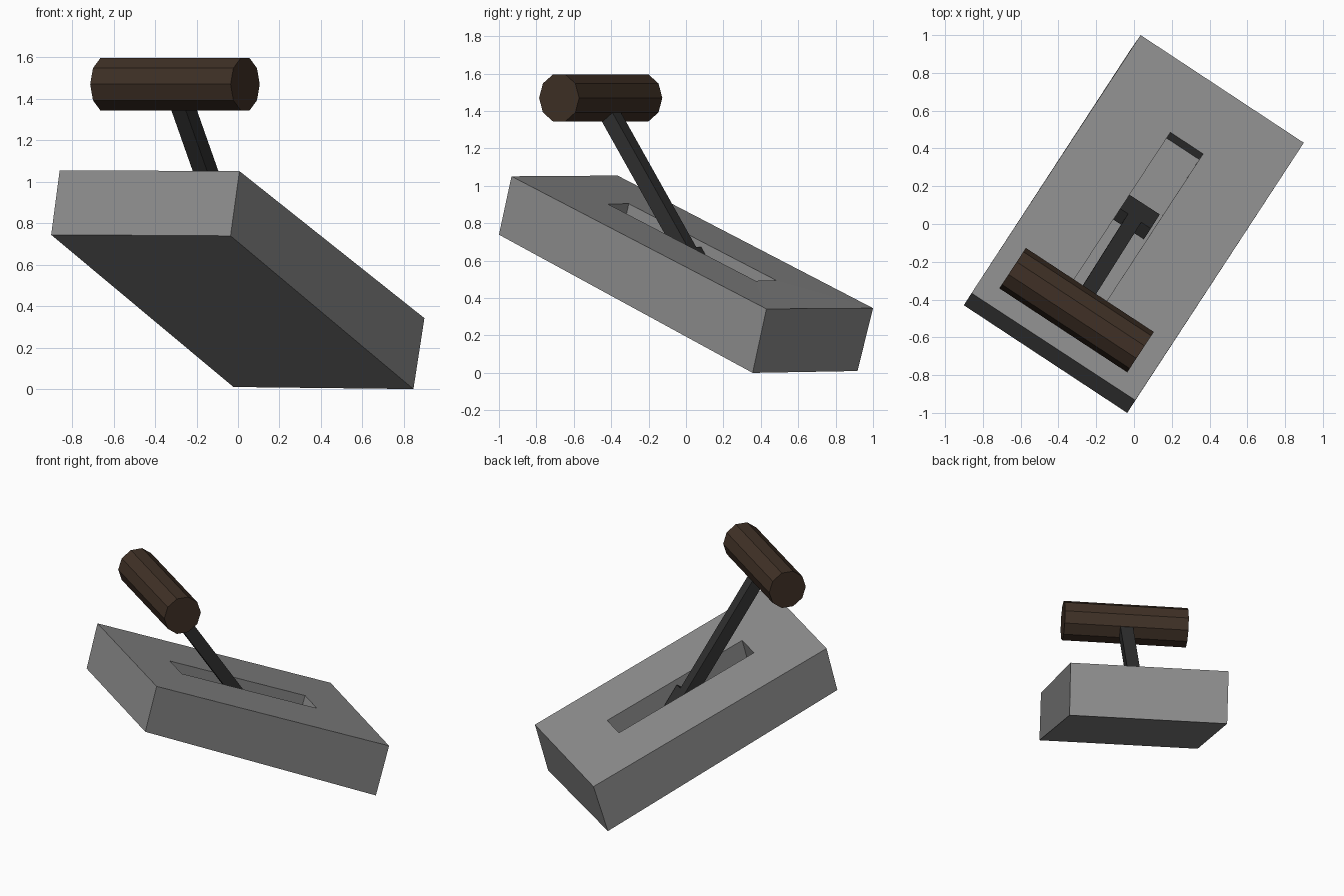
import bpy, bmesh, math
from mathutils import Vector as V

if "Cube" in bpy.data.objects:
    bpy.data.objects.remove(bpy.data.objects["Cube"])


def material(name, rgb):
    m = bpy.data.materials.new(name)
    m.diffuse_color = (*rgb, 1)
    m.use_nodes = True
    m.node_tree.nodes["Principled BSDF"].inputs["Base Color"].default_value = m.diffuse_color
    return m


GREY = material("stone grey", (0.27, 0.27, 0.27))
IRON = material("dark iron", (0.03, 0.03, 0.03))
WOOD = material("dark wood", (0.05, 0.03, 0.019))


def loft(name, rings, mat):
    """Skin a series of equal-length point rings and cap both ends."""
    bm = bmesh.new()
    loops = [[bm.verts.new(p) for p in r] for r in rings]
    n = len(loops[0])
    for a, b in zip(loops, loops[1:]):
        for i in range(n):
            j = (i + 1) % n
            bm.faces.new((a[i], a[j], b[j], b[i]))
    bm.faces.new(loops[0][::-1])
    bm.faces.new(loops[-1])
    bmesh.ops.recalc_face_normals(bm, faces=bm.faces)
    me = bpy.data.meshes.new(name)
    bm.to_mesh(me)
    bm.free()
    me.materials.append(mat)
    ob = bpy.data.objects.new(name, me)
    bpy.context.collection.objects.link(ob)
    return ob


# Base block: slightly skewed tilted slab, with a slot sunk into its top
bottom = [V(p) for p in ((-0.901, -0.43, 0.744), (-0.036, -1.0, 0.739),
                         (0.846, 0.356, 0.0), (-0.022, 0.917, 0.01))]
top = [V(p) for p in ((-0.86, -0.366, 1.055), (0.007, -0.933, 1.051),
                      (0.899, 0.43, 0.342), (0.035, 1.0, 0.346))]


def on_block(a, b, c):
    """Point at fractions a (width), b (length), c (height) of the block."""
    q = [lo.lerp(hi, c) for lo, hi in zip(bottom, top)]
    return q[0].lerp(q[1], a).lerp(q[3].lerp(q[2], a), b)


def slot_ring(c):
    return [on_block(a, b, c) for a, b in
            ((0.4, 0.21), (0.6, 0.21), (0.6, 0.79), (0.4, 0.79))]


loft("base_block", [bottom, top, slot_ring(1), slot_ring(0.6)], GREY)

# Lever frame: side runs across the slot, up runs along the rod
side = V((0.836, -0.549, 0))
grip_centre = V((-0.304, -0.456, 1.47))
pivot = V((-0.015, 0.003, 0.65))
up = (grip_centre - pivot).normalized()
side = (side - up * side.dot(up)).normalized()
depth = up.cross(side)


def bar(name, start, end, width, thick):
    loft(name, [[p + side * width / 2 * s + depth * thick / 2 * t
                 for s, t in ((-1, -1), (1, -1), (1, 1), (-1, 1))]
                for p in (start, end)], IRON)


bar("lever_rod", pivot - up * 0.1, grip_centre, 0.083, 0.083)
bar("pivot_crossbar", pivot - up * 0.16, pivot, 0.204, 0.082)

# Ten-sided horizontal wooden grip
axis = V((0.836, -0.549, 0))
across = V((0.549, 0.836, 0))
loft("grip", [[grip_centre + axis * e + across * 0.128 * math.cos(k * math.tau / 10)
               + V((0, 0, 0.132)) * math.sin(k * math.tau / 10) for k in range(10)]
              for e in (-0.405, 0.405)], WOOD)
